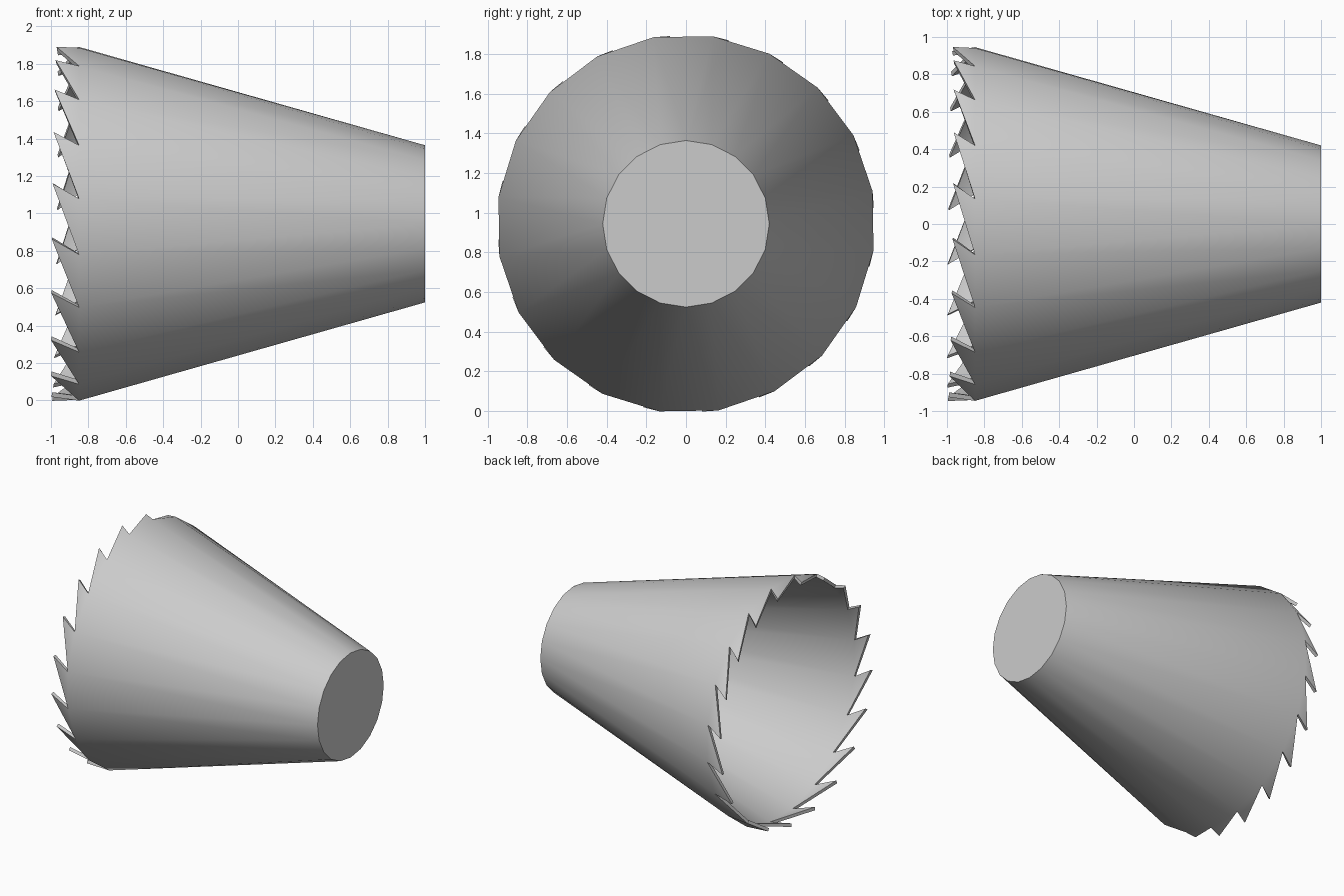
import bpy
import bmesh
from math import cos, sin, radians

cube = bpy.data.objects.get("Cube")
if cube:
    bpy.data.objects.remove(cube, do_unlink=True)

SIDES = 20
STEP = 360 / SIDES
CENTRE_Z = 0.944

grey = bpy.data.materials.new("plain grey")
grey.use_nodes = True
colour = (0.6, 0.6, 0.6, 1)
grey.diffuse_color = colour
grey.node_tree.nodes["Principled BSDF"].inputs["Base Color"].default_value = colour

bm = bmesh.new()


def point(x, radius, degrees):
    a = radians(degrees)
    return bm.verts.new((x, radius * cos(a), CENTRE_Z + radius * sin(a)))


# Narrow closed end, and wide rim turned half a step
narrow = [point(1, 0.42, i * STEP) for i in range(SIDES)]
wide = [point(-0.85, 0.955, (i + 0.55) * STEP) for i in range(SIDES)]
bm.faces.new(narrow)

for i in range(SIDES):
    j = (i + 1) % SIDES
    # Tapered wall
    bm.faces.new((narrow[i], wide[i], narrow[j]))
    bm.faces.new((wide[i], wide[j], narrow[j]))
    # Raked saw tooth leaning past its own base
    angle = (i + 0.55) * STEP - 5
    reach = -0.982 + 0.018 * cos(radians(angle - 45))
    tip = point(reach, 0.95, angle)
    bm.faces.new((wide[i], tip, wide[j]))

bmesh.ops.recalc_face_normals(bm, faces=bm.faces)
# Normals must face outward so that the wall thickens inward
cap = max(bm.faces, key=lambda f: f.calc_center_median().x)
if cap.normal.x < 0:
    bmesh.ops.reverse_faces(bm, faces=bm.faces)

mesh = bpy.data.meshes.new("toothed_cone")
bm.to_mesh(mesh)
bm.free()
mesh.materials.append(grey)
cone = bpy.data.objects.new("toothed_cone", mesh)
bpy.context.collection.objects.link(cone)

# Wall thickness
bpy.ops.object.select_all(action="DESELECT")
cone.select_set(True)
bpy.context.view_layer.objects.active = cone
wall = cone.modifiers.new("wall", "SOLIDIFY")
wall.thickness = 0.025
wall.offset = -1
bpy.ops.object.modifier_apply(modifier=wall.name)
bpy.ops.object.shade_smooth_by_angle(angle=radians(30))
